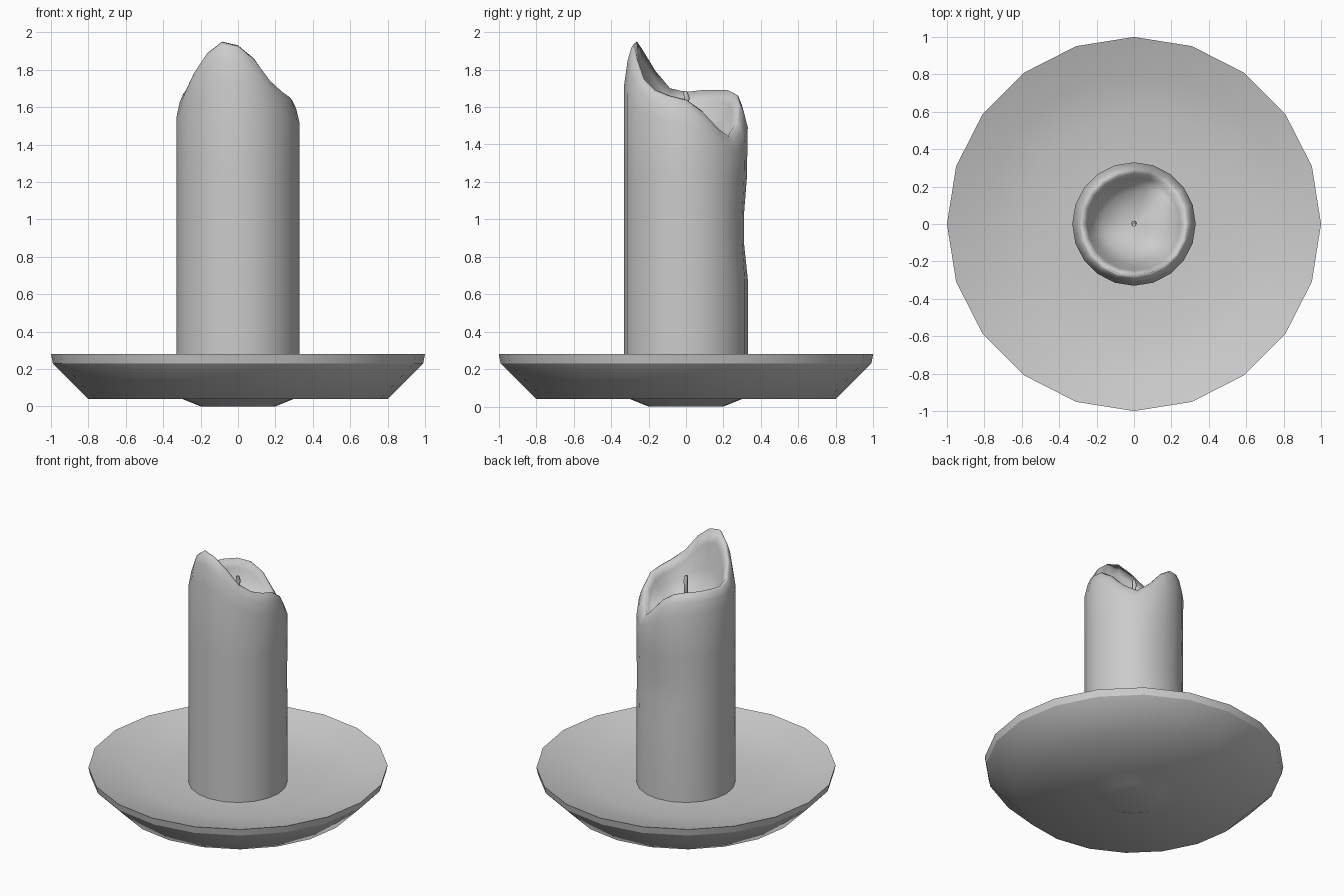
import bpy, bmesh, math

if "Cube" in bpy.data.objects:
    bpy.data.objects.remove(bpy.data.objects["Cube"])

N = 20


def loft(name, rings, sharp=(), n=N):
    """Skin a stack of closed rings, cap both ends, smooth all but the listed rings."""
    bm = bmesh.new()
    loops = [[bm.verts.new(p) for p in ring] for ring in rings]
    for a, b in zip(loops, loops[1:]):
        for i in range(n):
            j = (i + 1) % n
            bm.faces.new((a[i], a[j], b[j], b[i]))
    for loop in (loops[0], loops[-1]):
        center = bm.verts.new([sum(v.co[k] for v in loop) / n for k in range(3)])
        for i in range(n):
            bm.faces.new((loop[i], loop[(i + 1) % n], center))
    bmesh.ops.recalc_face_normals(bm, faces=bm.faces)
    for f in bm.faces:
        f.smooth = True
    for s in sharp:
        for i in range(n):
            bm.edges.get((loops[s][i], loops[s][(i + 1) % n])).smooth = False
    me = bpy.data.meshes.new(name)
    bm.to_mesh(me)
    bm.free()
    ob = bpy.data.objects.new(name, me)
    bpy.context.collection.objects.link(ob)
    return ob


def circle(r, z, n=N, x=0, y=0):
    """Ring whose radius and height may be numbers or functions of the side index."""
    out = []
    for i in range(n):
        a = 2 * math.pi * i / n
        rr = r(i) if callable(r) else r
        zz = z(i) if callable(z) else z
        out.append((x + rr * math.cos(a), y + rr * math.sin(a), zz))
    return out


# Plate: small foot, flared underside, thin upright lip, shallow dish
plate = [(0.2, 0), (0.3, 0.04), (0.8, 0.04), (0.99, 0.23), (1.0, 0.28),
         (0.8, 0.215), (0.6, 0.175), (0.3, 0.165)]
loft("plate", [circle(r, z) for r, z in plate], sharp=(3, 4))

# Candle: melted rim height every 18 degrees, starting at +x
rim = [1.64, 1.58, 1.49, 1.44, 1.51, 1.61, 1.67, 1.69, 1.69, 1.69,
       1.68, 1.70, 1.79, 1.89, 1.95, 1.93, 1.86, 1.75, 1.69, 1.66]


def shoulder(i):
    return 1.52 + (rim[i] - 1.65) * 0.72


def dented(depth):
    # shallow hollow on the back of the wax
    return lambda i: 0.33 - depth * math.exp(-((i - 5) / 1.7) ** 2)


def blend(t):
    # t = 0 at the shoulder, 1 at the rim
    return lambda i: shoulder(i) * (1 - t) + rim[i] * t


def pool(t):
    # t = 0 at the pool floor, 1 near the rim
    return lambda i: 1.45 + (rim[i] - 1.48) * t


candle = [circle(0.33, 0.12), circle(0.33, 0.68), circle(dented(0.02), 0.87),
          circle(dented(0.02), 1.03), circle(dented(0.005), 1.22),
          circle(0.33, shoulder), circle(0.312, blend(0.6)),
          circle(0.292, blend(0.94)), circle(0.275, blend(1)),
          circle(0.25, pool(0.85)), circle(0.22, pool(0.45)),
          circle(0.17, pool(0.18)), circle(0.08, pool(0.04))]
loft("candle", candle, sharp=(0,))

# Wick: thin, slightly bent
wick = [(0.012, 1.42, 0), (0.012, 1.6, 0), (0.015, 1.65, 0.004), (0.01, 1.685, -0.004)]
loft("wick", [circle(r, z, 8, 0, y) for r, z, y in wick], sharp=(3,), n=8)
